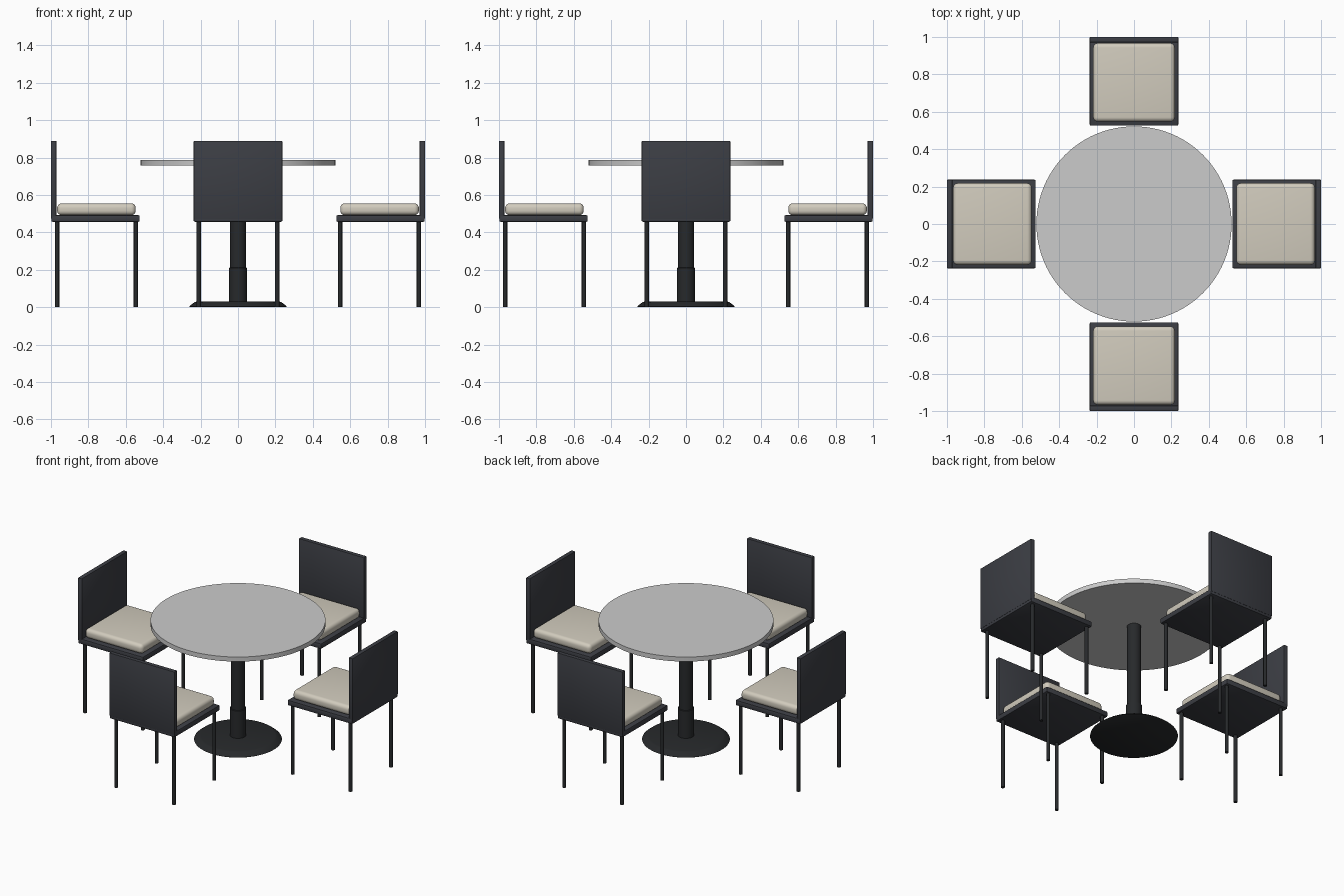
import bpy, bmesh, math
from mathutils import Matrix, Vector

if "Cube" in bpy.data.objects:
    bpy.data.objects.remove(bpy.data.objects["Cube"])


def material(name, rgb):
    m = bpy.data.materials.new(name)
    m.diffuse_color = (*rgb, 1)
    m.use_nodes = True
    m.node_tree.nodes["Principled BSDF"].inputs["Base Color"].default_value = m.diffuse_color
    return m


frame_mat = material("dark_frame", (0.045, 0.048, 0.058))
metal_mat = material("black_metal", (0.02, 0.022, 0.024))
fabric_mat = material("cream_fabric", (0.64, 0.60, 0.51))


def finish(name, bm, mat=None, angle=35):
    bmesh.ops.recalc_face_normals(bm, faces=bm.faces[:])
    me = bpy.data.meshes.new(name)
    bm.to_mesh(me)
    bm.free()
    ob = bpy.data.objects.new(name, me)
    bpy.context.collection.objects.link(ob)
    if mat:
        me.materials.append(mat)
    bpy.ops.object.select_all(action='DESELECT')
    ob.select_set(True)
    bpy.context.view_layer.objects.active = ob
    bpy.ops.object.shade_smooth_by_angle(angle=math.radians(angle))
    return ob


def box(name, lo, hi, rot, mat, bevel, segments):
    lo, hi = Vector(lo), Vector(hi)
    bm = bmesh.new()
    bmesh.ops.create_cube(bm, size=1)
    bmesh.ops.scale(bm, vec=hi - lo, verts=bm.verts)
    bmesh.ops.translate(bm, vec=(lo + hi) / 2, verts=bm.verts)
    bmesh.ops.bevel(bm, geom=bm.edges[:], offset=bevel, segments=segments,
                    profile=0.5, affect='EDGES')
    bmesh.ops.transform(bm, matrix=rot, verts=bm.verts)
    return finish(name, bm, mat)


def lathe(name, profile, mat=None, sides=64, centre=(0, 0), rot=Matrix()):
    # Closed solid of revolution from (radius, height) points
    bm = bmesh.new()
    rings = [[bm.verts.new((centre[0] + r * math.cos(2 * math.pi * i / sides),
                            centre[1] + r * math.sin(2 * math.pi * i / sides), z))
              for i in range(sides)] for r, z in profile]
    for a, b in zip(rings, rings[1:]):
        for i in range(sides):
            j = (i + 1) % sides
            bm.faces.new((a[i], a[j], b[j], b[i]))
    bm.faces.new(rings[0][::-1])
    bm.faces.new(rings[-1])
    bmesh.ops.transform(bm, matrix=rot, verts=bm.verts)
    return finish(name, bm, mat)


# Table
lathe("table_top", [(0.522, 0.757), (0.522, 0.787)], sides=96)
lathe("pedestal_base", [(0.255, 0), (0.262, 0.004), (0.255, 0.010),
                        (0.232, 0.027), (0.222, 0.030)], metal_mat)
lathe("pedestal_column", [(0.048, 0.02), (0.048, 0.21), (0.043, 0.212),
                          (0.043, 0.757)], metal_mat, sides=48)

# Four chairs facing the table
for k, side in enumerate(("front", "right", "back", "left")):
    rot = Matrix.Rotation(k * math.pi / 2, 4, 'Z')
    box(side + "_chair_seat", (-0.237, -0.998, 0.457), (0.237, -0.526, 0.492),
        rot, frame_mat, 0.006, 2)
    box(side + "_chair_backrest", (-0.237, -1.0, 0.474), (0.237, -0.971, 0.89),
        rot, frame_mat, 0.004, 2)
    box(side + "_chair_cushion", (-0.218, -0.967, 0.492), (0.218, -0.547, 0.555),
        rot, fabric_mat, 0.024, 5)
    for sx in (-1, 1):
        for end, y in (("inner", -0.546), ("outer", -0.967)):
            lathe(f"{side}_chair_{end}_leg", [(0.0115, 0), (0.0115, 0.46)],
                  metal_mat, 16, (sx * 0.21, y), rot)
